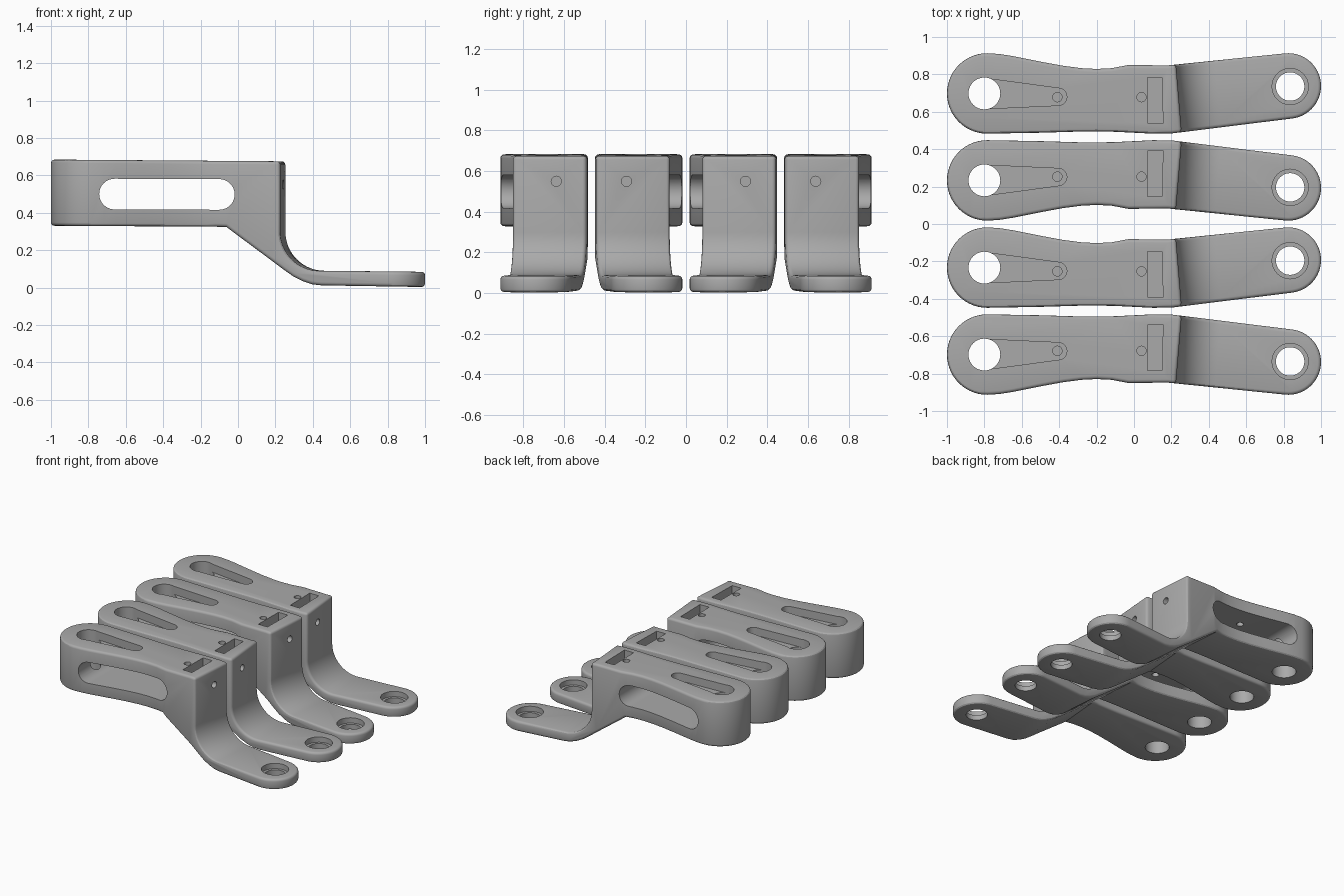
import bpy, bmesh, math
from mathutils import Matrix

cube = bpy.data.objects.get("Cube")
if cube:
    bpy.data.objects.remove(cube)

grey = bpy.data.materials.new("plain grey")
grey.use_nodes = True
grey.diffuse_color = (0.4, 0.4, 0.4, 1)
grey.node_tree.nodes["Principled BSDF"].inputs["Base Color"].default_value = (0.4, 0.4, 0.4, 1)


def arc(cx, cy, r, a, b, n=20):
    """Points along an arc from angle a to b in degrees."""
    angles = [math.radians(a + (b - a) * i / n) for i in range(n + 1)]
    return [(cx + r * math.cos(t), cy + r * math.sin(t)) for t in angles]


def circle(cx, cy, r, n=32):
    return arc(cx, cy, r, 0, 360, n)[:-1]


def prism(name, points, lo, hi, axis="z"):
    """Extrude a 2D outline between lo and hi along the given axis."""
    place = {"z": lambda a, b, h: (a, b, h),
             "y": lambda a, b, h: (a, h, b),
             "x": lambda a, b, h: (h, a, b)}[axis]
    bm = bmesh.new()
    low = [bm.verts.new(place(a, b, lo)) for a, b in points]
    high = [bm.verts.new(place(a, b, hi)) for a, b in points]
    bm.faces.new(low[::-1])
    bm.faces.new(high)
    for i in range(len(points)):
        j = (i + 1) % len(points)
        bm.faces.new((low[i], low[j], high[j], high[i]))
    bm.normal_update()
    if bm.calc_volume(signed=True) < 0:
        bmesh.ops.reverse_faces(bm, faces=bm.faces[:])
    mesh = bpy.data.meshes.new(name)
    bm.to_mesh(mesh)
    bm.free()
    obj = bpy.data.objects.new(name, mesh)
    bpy.context.scene.collection.objects.link(obj)
    return obj


# Plan outline: round grip end, waisted edge, angled arm with round tip
outline = arc(-0.785, 0, 0.215, 270, 90, 28)
outline += [(-0.5, 0.21), (-0.3, 0.204), (-0.2, 0.203), (-0.1, 0.205), (0.1, 0.215), (0.2, 0.214)]
outline += arc(0.825, -0.04, 0.175, 83, -96, 28)
outline += [(0.18, -0.15), (-0.03, -0.152), (-0.12, -0.135), (-0.2, -0.131), (-0.28, -0.135),
            (-0.38, -0.148), (-0.5, -0.17), (-0.65, -0.2), (-0.72, -0.211)]

# Side profile: deep block, filleted step, thin foot
profile = [(-1.2, 0.686), (0.24, 0.675)] + arc(0.45, 0.30, 0.21, 180, 270, 16)
profile += [(1.2, 0.082), (1.2, 0), (0.46, 0.012), (0.41, 0.018), (0.36, 0.035),
            (0.31, 0.06), (0.26, 0.095), (-0.05, 0.325), (-1.2, 0.332)]

master = prism("bracket_blank", outline, -0.2, 1)
side = prism("side_profile", profile, -0.5, 0.5, "y")
side.data.transform(Matrix(((1, 0.083, 0, -0.0025), (0, 1, 0, 0), (0, 0, 1, 0), (0, 0, 0, 1))))

# Openings cut into the bracket
cutters = [
    prism("grip_hole", circle(-0.80, 0, 0.085, 40), 0.2, 1),
    prism("tapered_recess", arc(-0.80, 0, 0.083, 264, 96, 20) + arc(-0.405, 0.018, 0.046, 84, -84, 14),
          0.62, 1),
    prism("recess_pin_hole", circle(-0.41, 0.02, 0.025, 20), 0.5, 0.7),
    prism("side_slot", arc(-0.66, 0.5, 0.082, 270, 90) + arc(-0.1, 0.498, 0.082, 90, -90),
          -0.5, 0.5, "y"),
    prism("nut_pocket", [(0.072, -0.085), (0.15, -0.085), (0.155, 0.16), (0.075, 0.16)], 0.5, 1),
    prism("top_pin_hole", circle(0.04, 0.02, 0.025, 20), 0.5, 1),
    prism("wall_screw_hole", circle(0.06, 0.55, 0.025, 20), 0.11, 0.4, "x"),
    prism("foot_hole", circle(0.835, -0.037, 0.076), -0.2, 0.3),
    prism("foot_counterbore", circle(0.835, -0.037, 0.097), 0.045, 0.3),
]
for helper in [side] + cutters:
    helper.hide_render = True


def boolean(obj, other, operation):
    mod = obj.modifiers.new(other.name, "BOOLEAN")
    mod.object, mod.operation, mod.solver = other, operation, "EXACT"


boolean(master, side, "INTERSECT")
bevel = master.modifiers.new("soft_edges", "BEVEL")
bevel.width, bevel.segments = 0.018, 3
bevel.limit_method, bevel.angle_limit = "ANGLE", math.radians(42)
bevel.use_clamp_overlap = False
for cutter in cutters:
    boolean(master, cutter, "DIFFERENCE")

bpy.context.view_layer.update()
graph = bpy.context.evaluated_depsgraph_get()
finished = bpy.data.meshes.new_from_object(master.evaluated_get(graph))
for helper in [master, side] + cutters:
    bpy.data.objects.remove(helper)
finished.materials.clear()
finished.materials.append(grey)

# Four brackets in a row, every second one mirrored
bpy.ops.object.select_all(action="DESELECT")
for i, y in enumerate((-0.698, -0.233, 0.233, 0.698)):
    mesh = finished.copy()
    if i % 2:
        mesh.transform(Matrix.Diagonal((1, -1, 1, 1)))
        mesh.flip_normals()
    bracket = bpy.data.objects.new("bracket_%d" % (i + 1), mesh)
    bracket.location.y = y
    bpy.context.scene.collection.objects.link(bracket)
    bracket.select_set(True)
    bpy.context.view_layer.objects.active = bracket
bpy.ops.object.shade_smooth_by_angle(angle=math.radians(30))
